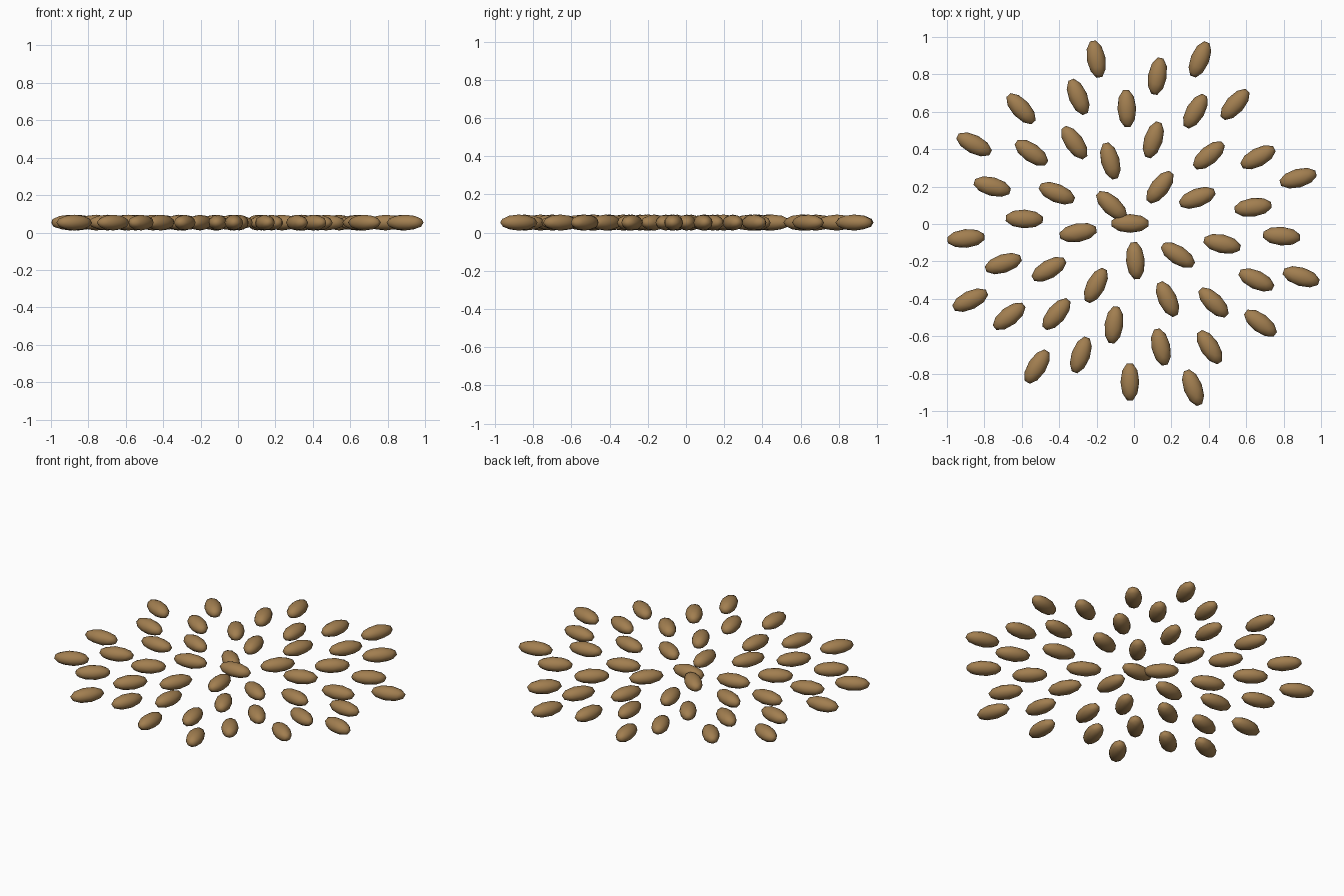
import bpy, bmesh, math

default_cube = bpy.data.objects.get("Cube")
if default_cube:
    bpy.data.objects.remove(default_cube, do_unlink=True)

# One warm brown for every seed
brown = bpy.data.materials.new("seed_brown")
brown.use_nodes = True
colour = (0.36, 0.21, 0.08, 1)
brown.diffuse_color = colour
brown.node_tree.nodes["Principled BSDF"].inputs["Base Color"].default_value = colour

# Shared low-poly seed, long along x
half_length, half_width, half_height = 0.104, 0.05, 0.042
seed_mesh = bpy.data.meshes.new("seed")
bm = bmesh.new()
bmesh.ops.create_icosphere(bm, subdivisions=2, radius=1)
bmesh.ops.scale(bm, vec=(half_length, half_width, half_height), verts=bm.verts)
for face in bm.faces:
    face.smooth = True
bm.to_mesh(seed_mesh)
bm.free()
seed_mesh.materials.append(brown)

# Golden-angle spiral, each seed pointing outward with a slight sideways drift
golden_angle = math.pi * (3 - math.sqrt(5))
spacing = 0.1412
drift_step = 0.00535
drift = [2, 3, 4, 4, 2, 0, -1, 0, -1, 2, 4, -1, 0, 1, 3, -1,
         0, 5, 6, 4, 4, 5, 5, 5, 3, 1, 6, 3, 0, 4, 4, 2,
         4, 1, 0, -1, 1, -1, 0, 1, -2, -1, 5, 0, 4, 5, 4, 0]

for index, shift in enumerate(drift):
    angle = index * golden_angle
    radius = spacing * math.sqrt(index)
    seed = bpy.data.objects.new(f"seed_{index}", seed_mesh)
    seed.location = (radius * math.cos(angle) + shift * drift_step - 0.0315,
                     radius * math.sin(angle) + 0.003,
                     0.053)
    seed.rotation_euler.z = angle
    bpy.context.collection.objects.link(seed)
